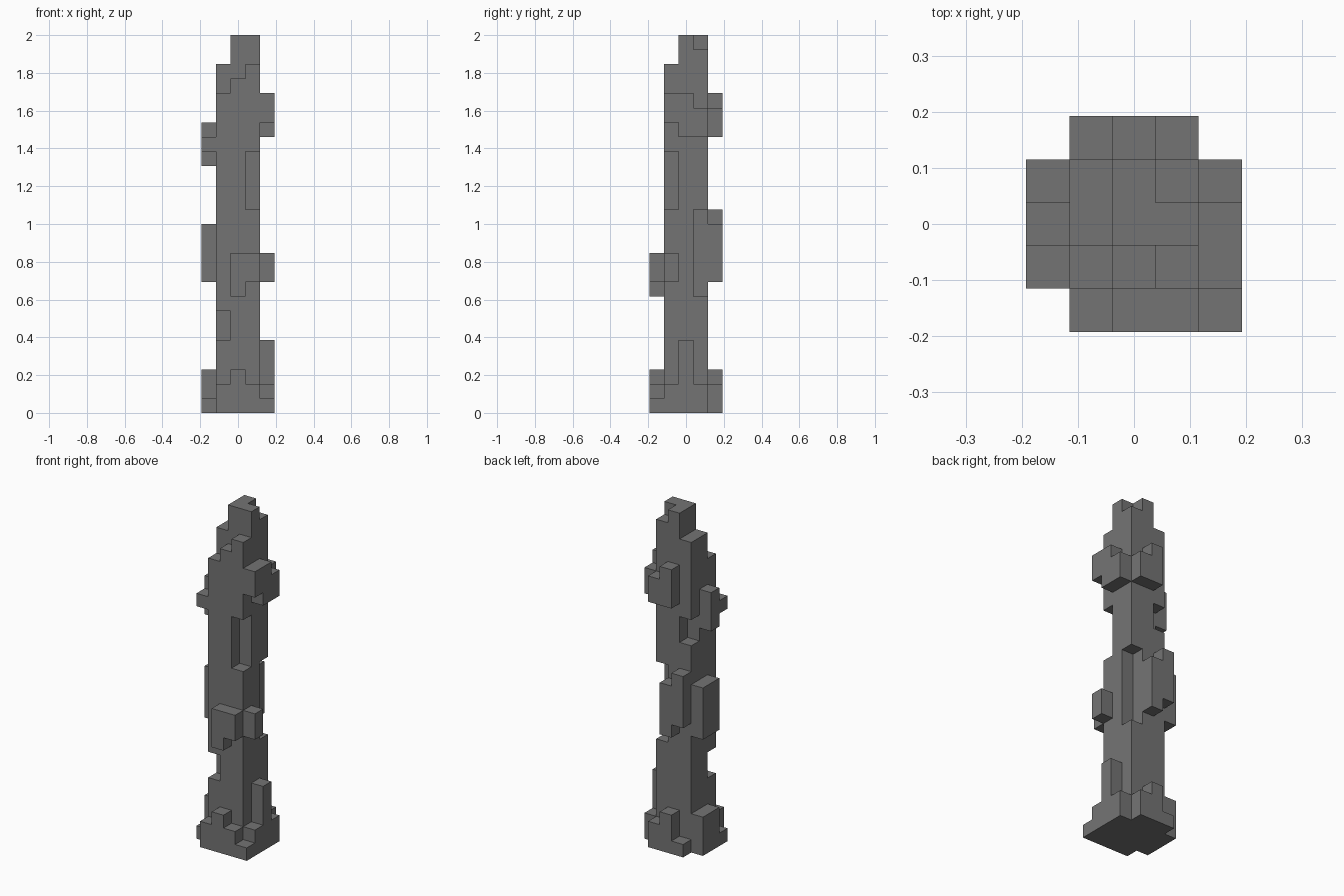
import bpy
import bmesh
from mathutils import Vector

UNIT = 2 / 26  # edge length of one block

old = bpy.data.objects.get("Cube")
if old:
    bpy.data.objects.remove(old, do_unlink=True)

stone = bpy.data.materials.new("dark_grey_stone")
stone.use_nodes = True
grey = (0.175, 0.175, 0.175, 1)
stone.diffuse_color = grey
stone.node_tree.nodes["Principled BSDF"].inputs["Base Color"].default_value = grey


def column(x, y, bottom, top):
    """Cells of one vertical run of blocks."""
    return {(x, y, z) for z in range(bottom, top)}


def columns(*runs):
    cells = set()
    for run in runs:
        cells |= column(*run)
    return cells


# Main shaft, three blocks wide, with a stepped tip
shaft = set()
tip_heights = [(22, 23, 24), (24, 26, 26), (24, 26, 25)]
for y, row in enumerate(tip_heights, -1):
    for x, top in enumerate(row, -1):
        shaft |= column(x, y, 0, top)

# Chipped corners of the shaft
shaft -= columns((-1, -1, 5, 7), (1, -1, 14, 18), (1, 1, 8, 14), (-1, 1, 16, 18))

parts = {
    "shaft": shaft,
    # Stepped ring around the foot
    "base_front": columns((-1, -2, 0, 2), (0, -2, 0, 3), (1, -2, 0, 2), (2, -2, 0, 1)),
    "base_left": columns((2, -1, 0, 2), (2, 0, 0, 5), (2, 1, 0, 2)),
    "base_back": columns((1, 2, 0, 2), (0, 2, 0, 3), (-1, 2, 0, 1)),
    "base_right": columns((-2, -1, 0, 1), (-2, 0, 0, 3), (-2, 1, 0, 3)),
    # Lumps around the middle
    "middle_lump_front": columns((0, -2, 8, 11), (1, -2, 9, 11)),
    "middle_lump_left": columns((2, -1, 9, 11)),
    "middle_lump_back": columns((0, 2, 9, 13), (-1, 2, 10, 14)),
    "middle_lump_right": columns((-2, 0, 9, 13), (-2, 1, 9, 13)),
    # Lumps near the top
    "upper_lump_left": columns((2, -1, 20, 22), (2, 0, 19, 22), (2, 1, 19, 21)),
    "upper_lump_back": columns((1, 2, 19, 21), (0, 2, 19, 22)),
    "upper_lump_right": columns((-2, -1, 18, 19), (-2, 0, 17, 20)),
}
filled = set().union(*parts.values())


def build_blocks(name, cells):
    """Skin the outer faces of the cells and merge the flat areas."""
    bm = bmesh.new()
    for cell in sorted(cells):
        centre = Vector(cell) + Vector((0, 0, 0.5))
        for axis in range(3):
            for sign in (-1, 1):
                step = Vector((0, 0, 0))
                step[axis] = sign
                if tuple(int(c + s) for c, s in zip(cell, step)) in filled:
                    continue
                u = Vector((0, 0, 0))
                u[(axis + 1) % 3] = 0.5
                v = step.cross(u)
                face_centre = centre + step * 0.5
                corners = (-u - v, u - v, u + v, v - u)
                bm.faces.new([bm.verts.new((face_centre + c) * UNIT) for c in corners])
    bmesh.ops.remove_doubles(bm, verts=bm.verts, dist=UNIT * 0.01)
    bmesh.ops.dissolve_limit(bm, angle_limit=0.01, verts=bm.verts, edges=bm.edges)
    mesh = bpy.data.meshes.new(name)
    bm.to_mesh(mesh)
    bm.free()
    mesh.materials.append(stone)
    bpy.context.collection.objects.link(bpy.data.objects.new(name, mesh))


for part_name, part_cells in parts.items():
    build_blocks(part_name, part_cells)
